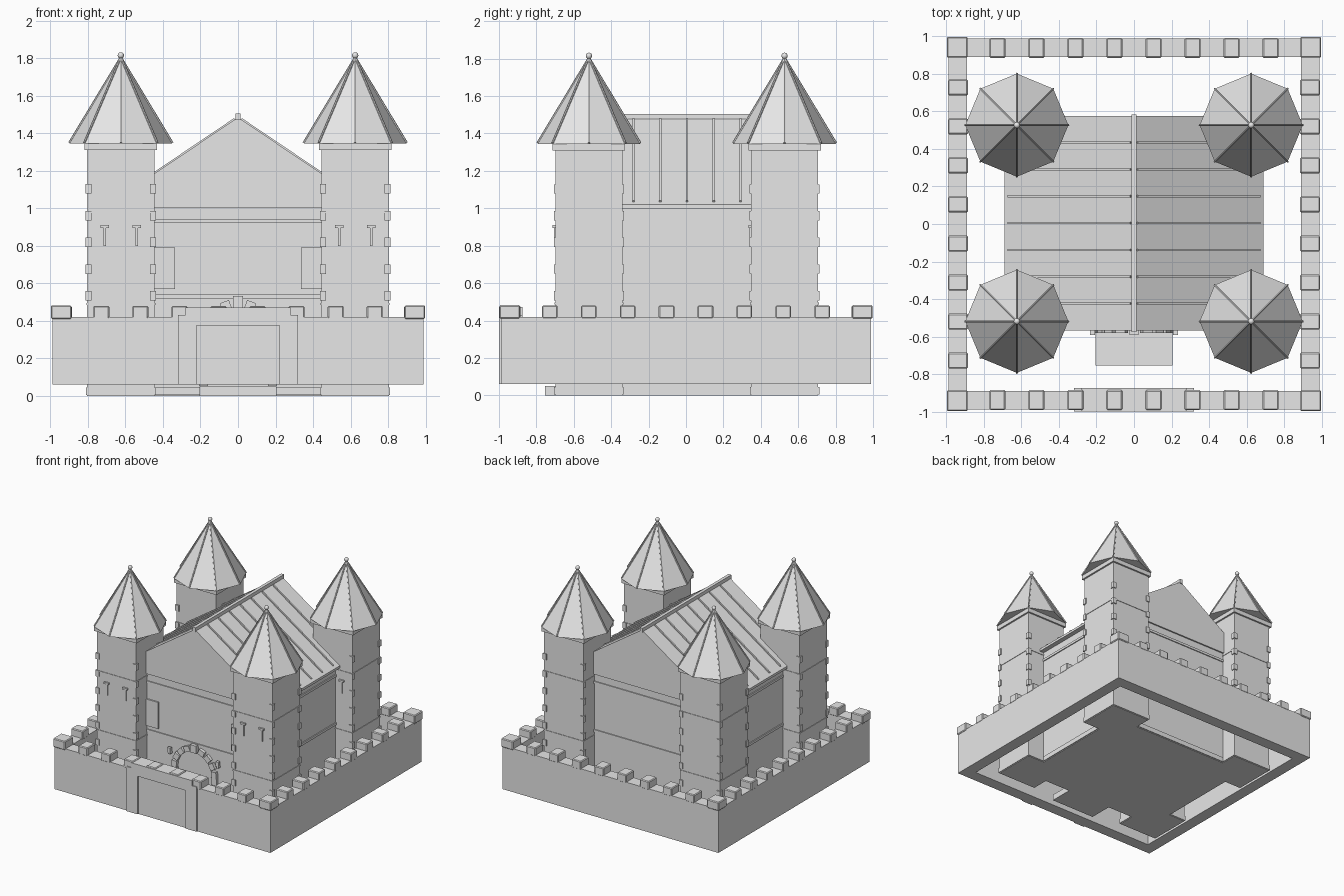
import bpy, bmesh, math
from mathutils import Vector, Matrix

old = bpy.data.objects.get("Cube")
if old:
    bpy.data.objects.remove(old, do_unlink=True)

stone = bpy.data.materials.new("light_grey_stone")
stone.use_nodes = True
GREY = (0.8, 0.8, 0.8, 1)
stone.diffuse_color = GREY
stone.node_tree.nodes["Principled BSDF"].inputs["Base Color"].default_value = GREY


def finish(name, bm):
    bmesh.ops.recalc_face_normals(bm, faces=bm.faces)
    me = bpy.data.meshes.new(name)
    bm.to_mesh(me)
    bm.free()
    me.materials.append(stone)
    ob = bpy.data.objects.new(name, me)
    bpy.context.collection.objects.link(ob)
    return ob


def add_box(bm, x, y, z, rot=None):
    """Box from three (low, high) ranges, optionally transformed."""
    size = Matrix.Diagonal((x[1] - x[0], y[1] - y[0], z[1] - z[0], 1))
    mid = Matrix.Translation((sum(x) / 2, sum(y) / 2, sum(z) / 2))
    m = mid @ size
    bmesh.ops.create_cube(bm, size=1, matrix=rot @ m if rot else m)


def boxes(name, *ranges):
    bm = bmesh.new()
    for r in ranges:
        add_box(bm, *r)
    return finish(name, bm)


def span(c, half):
    return (c - half, c + half)


def bevel(ob, width):
    mod = ob.modifiers.new("soft_edges", 'BEVEL')
    mod.width, mod.segments = width, 1


# Outer wall ring
OUT, INN, MID = 0.99, 0.89, 0.943
bm = bmesh.new()
loops = []
for z in (0.06, 0.42):
    for r in (OUT, INN):
        loops.append([bm.verts.new((sx * r, sy * r, z))
                      for sx, sy in ((-1, -1), (1, -1), (1, 1), (-1, 1))])
lo_out, lo_in, hi_out, hi_in = loops
for a, b in ((lo_out, hi_out), (lo_in, hi_in), (lo_out, lo_in), (hi_out, hi_in)):
    for i in range(4):
        j = (i + 1) % 4
        bm.faces.new((a[i], a[j], b[j], b[i]))
finish("outer_wall", bm)

# Battlements along all four sides
bm = bmesh.new()
for side in range(4):
    turn = Matrix.Rotation(side * math.pi / 2, 4, 'Z')
    for i in range(8):
        add_box(bm, span((i - 3.5) * 0.208, 0.042), span(-MID + 0.004, 0.053), (0.41, 0.48), turn)
    add_box(bm, span(-MID, 0.055), span(-MID, 0.055), (0.41, 0.482), turn)
bevel(finish("battlements", bm), 0.006)

# Gate surround on the front wall
FRONT = (-1.0, -0.875)
boxes("gate_surround",
      ((-0.32, -0.22), (-1.0, -0.97), (0.06, 0.43)),
      ((0.22, 0.32), (-1.0, -0.97), (0.06, 0.43)),
      ((-0.22, 0.22), (-1.0, -0.97), (0.375, 0.43)),
      ((-0.32, 0.32), FRONT, (0.415, 0.43)),
      ((-0.28, 0.28), FRONT, (0.43, 0.472)))

# Keep: body, bands, windows
YC = 0.005
boxes("keep_body", (span(0, 0.65), span(YC, 0.56), (0, 1.01)))
boxes("keep_bands", *[(span(0, 0.658), span(YC, 0.568), z)
                      for z in ((0.005, 0.045), (0.52, 0.54), (0.92, 0.94))])
boxes("front_windows", *[(span(s * 0.415, 0.08), (-0.567, -0.54), (0.57, 0.79)) for s in (-1, 1)])

# Keep roof as a solid gable
EAVE, EAVE_Z, RIDGE_Z = 0.69, 1.02, 1.485
bm = bmesh.new()
profile = ((-EAVE, 1.0), (EAVE, 1.0), (EAVE, EAVE_Z), (0, RIDGE_Z), (-EAVE, EAVE_Z))
end = bm.faces.new([bm.verts.new((x, YC - 0.572, z)) for x, z in profile])
ext = bmesh.ops.extrude_face_region(bm, geom=[end], use_keep_orig=True)
bmesh.ops.translate(bm, vec=(0, 1.144, 0),
                    verts=[v for v in ext["geom"] if isinstance(v, bmesh.types.BMVert)])
finish("keep_roof", bm)
boxes("roof_ridge", (span(0, 0.013), span(YC, 0.58), (1.47, 1.505)))

# Battens running down both roof slopes
bm = bmesh.new()
angle = math.atan2(RIDGE_Z - EAVE_Z, EAVE)
length = math.hypot(RIDGE_Z - EAVE_Z, EAVE)
for s in (0, math.pi):
    slope = (Matrix.Rotation(s, 4, 'Z') @ Matrix.Translation((0, 0, RIDGE_Z))
             @ Matrix.Rotation(angle, 4, 'Y'))
    for i in range(-3, 4):
        y = i * 0.143 + YC
        add_box(bm, (0.02, length - 0.025), span(-y if s else y, 0.006), (-0.01, 0.008), slope)
finish("roof_battens", bm)

# Doorway: arch stones, jambs, lamps and doorstep
bm = bmesh.new()
for i in range(-4, 5):
    turn = (Matrix.Translation((0, 0, 0.31)) @ Matrix.Rotation(i * math.radians(21), 4, 'Y'))
    grow = 0.018 if i == 0 else 0
    add_box(bm, span(0, 0.026), (-0.58 - grow / 2, -0.55), (0.16, 0.205 + grow), turn)
for s in (-1, 1):
    for k in range(4):
        add_box(bm, span(s * 0.183, 0.024), (-0.58, -0.55), span(0.08 + k * 0.065, 0.029))
finish("door_arch", bm)
boxes("door_lamps", *[r for s in (-1, 1) for r in (
    (span(s * 0.222, 0.008), (-0.585, -0.55), (0.40, 0.415)),
    (span(s * 0.222, 0.013), (-0.592, -0.568), (0.415, 0.455)))])
boxes("doorstep", (span(0, 0.205), (-0.755, -0.55), (0, 0.05)))


def tower(label, cx, cy):
    half = 0.18
    boxes(label + "_shaft", (span(cx, half), span(cy, half), (0, 1.33)))
    boxes(label + "_bands", *[(span(cx, half + d), span(cy, half + d), z) for d, z in (
        (0.006, (0.005, 0.045)), (0.004, (0.485, 0.495)), (0.004, (0.975, 0.985)),
        (0.014, (1.31, 1.35)))])
    # corner stones
    bm = bmesh.new()
    for k in range(7):
        for sx in (-1, 1):
            for sy in (-1, 1):
                add_box(bm, span(cx + sx * 0.172, 0.016), span(cy + sy * 0.172, 0.016),
                        span(0.248 + k * 0.1425, 0.025))
    finish(label + "_corner_stones", bm)
    # arrow slits on the front face
    f = cy - half
    boxes(label + "_arrow_slits", *[r for d in (-0.085, 0.085) for r in (
        (span(cx + d, 0.022), (f - 0.014, f + 0.01), (0.895, 0.91)),
        (span(cx + d, 0.007), (f - 0.008, f + 0.01), (0.80, 0.895)))])
    # eight-sided spire
    radius, base, top = 0.275, 1.345, 1.805
    bm = bmesh.new()
    bmesh.ops.create_cone(bm, cap_ends=True, segments=8, radius1=radius, radius2=0,
                          depth=top - base,
                          matrix=Matrix.Translation((cx, cy, (base + top) / 2)))
    finish(label + "_spire", bm)
    # ribs on the spire edges
    bm = bmesh.new()
    apex = Vector((cx, cy, top))
    for i in range(8):
        a = i * math.pi / 4
        foot = Vector((cx + radius * math.cos(a), cy + radius * math.sin(a), base + 0.004))
        line = apex - foot
        bmesh.ops.create_cone(
            bm, cap_ends=True, segments=6, radius1=0.006, radius2=0.006, depth=line.length,
            matrix=Matrix.Translation((apex + foot) / 2)
            @ line.to_track_quat('Z', 'Y').to_matrix().to_4x4())
    finish(label + "_spire_ribs", bm)
    # finial ball
    bm = bmesh.new()
    bmesh.ops.create_uvsphere(bm, u_segments=12, v_segments=8, radius=0.017,
                              matrix=Matrix.Translation((cx, cy, 1.815)))
    for face in bm.faces:
        face.smooth = True
    finish(label + "_finial", bm)


for depth, cy in (("front", -0.519), ("back", 0.527)):
    for side, cx in (("left", 0.625), ("right", -0.625)):
        tower(f"{depth}_{side}_tower", cx, cy)
